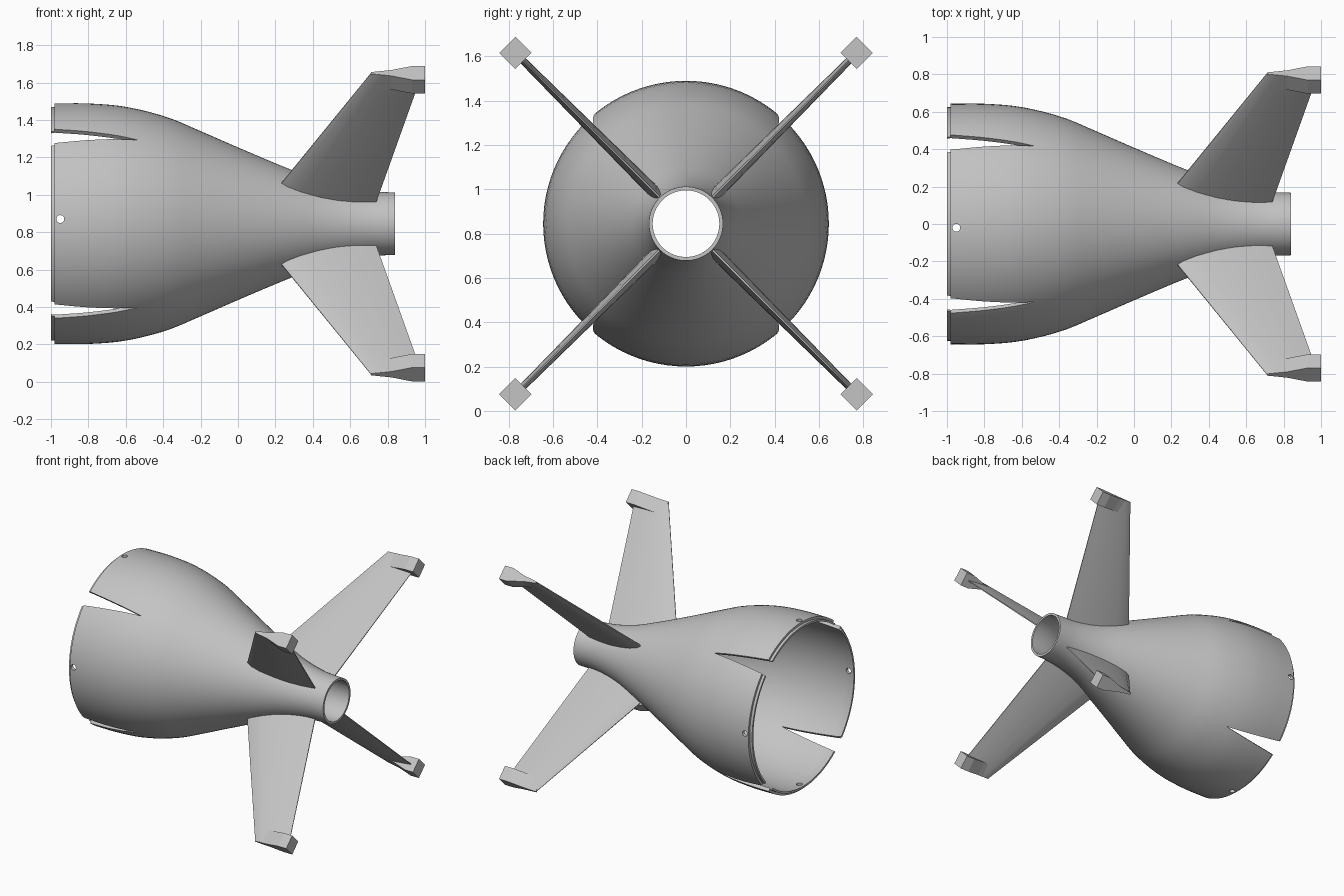
import bpy, bmesh
from math import radians, pi
from mathutils import Matrix, Vector

if "Cube" in bpy.data.objects:
    bpy.data.objects.remove(bpy.data.objects["Cube"], do_unlink=True)

AXIS = Matrix.Translation((0, 0, 0.845))   # body axis runs along x

grey = bpy.data.materials.new("plain_grey")
grey.use_nodes = True
grey.diffuse_color = (0.55, 0.55, 0.55, 1)
grey.node_tree.nodes["Principled BSDF"].inputs["Base Color"].default_value = (0.55, 0.55, 0.55, 1)


def make(name, bm):
    bmesh.ops.recalc_face_normals(bm, faces=bm.faces[:])
    mesh = bpy.data.meshes.new(name)
    bm.to_mesh(mesh)
    bm.free()
    mesh.materials.append(grey)
    ob = bpy.data.objects.new(name, mesh)
    bpy.context.collection.objects.link(ob)
    return ob


def smooth(ob):
    bpy.ops.object.select_all(action='DESELECT')
    ob.select_set(True)
    bpy.context.view_layer.objects.active = ob
    bpy.ops.object.shade_smooth_by_angle(angle=radians(30))


def loft(bm, loops, matrix):
    """Skin a closed solid through loops of equal length."""
    rings = [[bm.verts.new(matrix @ Vector(p)) for p in loop] for loop in loops]
    n = len(rings[0])
    for a, b in zip(rings, rings[1:]):
        for i in range(n):
            j = (i + 1) % n
            bm.faces.new((a[i], a[j], b[j], b[i]))
    bm.faces.new(rings[0])
    bm.faces.new(rings[-1])


# Outer body profile: x and radius
OUTER = [(-0.98, 0.643), (-0.8, 0.643), (-0.6, 0.625), (-0.38, 0.57), (-0.2, 0.495),
         (0, 0.408), (0.2, 0.323), (0.32, 0.275), (0.45, 0.226), (0.58, 0.192),
         (0.7, 0.173), (0.84, 0.167)]


def radius(x):
    """Smooth cubic through the profile points."""
    slope = []
    for i in range(len(OUTER)):
        a, b = OUTER[max(i - 1, 0)], OUTER[min(i + 1, len(OUTER) - 1)]
        slope.append((b[1] - a[1]) / (b[0] - a[0]))
    for i, (a, b) in enumerate(zip(OUTER, OUTER[1:])):
        if x <= b[0] or b == OUTER[-1]:
            h = b[0] - a[0]
            t = (x - a[0]) / h
            return ((1 + 2 * t) * (1 - t) ** 2 * a[1] + t * (1 - t) ** 2 * h * slope[i]
                    + t * t * (3 - 2 * t) * b[1] + t * t * (t - 1) * h * slope[i + 1])


# Hollow body shell with a stepped lip at the wide end
STEPS = 32
xs = [-0.98 + 1.82 * i / STEPS for i in range(STEPS + 1)]
profile = [(-1, 0.61), (-1, 0.625), (-0.98, 0.625)]
profile += [(x, radius(x)) for x in xs]
profile += [(x, radius(x) - 0.026 + 0.005 * (x + 1)) for x in reversed(xs)]
bm = bmesh.new()
ring = [bm.verts.new((x, 0, r)) for x, r in profile]
edges = [bm.edges.new((ring[i], ring[(i + 1) % len(ring)])) for i in range(len(ring))]
bmesh.ops.spin(bm, geom=ring + edges, cent=(0, 0, 0), axis=(1, 0, 0), angle=2 * pi, steps=96)
bmesh.ops.remove_doubles(bm, verts=bm.verts[:], dist=0.0001)
bm.transform(AXIS)
body = make("body_shell", bm)

# Cutter: four tapered slots and four screw holes
bm = bmesh.new()
for a in (43, -43, 137, -137):
    wedge = [(-1.1, -0.069), (-1.1, 0.069), (-0.53, 0)]
    loft(bm, [[(x, y, r) for x, y in wedge] for r in (0.4, 0.8)],
         AXIS @ Matrix.Rotation(radians(a), 4, 'X'))
for offset, a in (((0, -0.02, 0), 0), ((0, -0.02, 0), 180), ((0, 0, 0.025), 90), ((0, 0, 0.025), -90)):
    place = (AXIS @ Matrix.Translation(offset) @ Matrix.Rotation(radians(a), 4, 'X')
             @ Matrix.Translation((-0.95, 0, 0.64)))
    bmesh.ops.create_cone(bm, cap_ends=True, segments=20, radius1=0.021, radius2=0.021,
                          depth=0.2, matrix=place)
cutter = make("slot_cutter", bm)
cutter.hide_render = True

cut = body.modifiers.new("slots", 'BOOLEAN')
cut.operation = 'DIFFERENCE'
cut.solver = 'EXACT'
cut.object = cutter
bpy.context.view_layer.update()
result = bpy.data.meshes.new_from_object(body.evaluated_get(bpy.context.evaluated_depsgraph_get()))
body.modifiers.clear()
body.data = result
bpy.data.objects.remove(cutter, do_unlink=True)
smooth(body)

# Fin section: fraction of chord and fraction of half thickness
SECTION = [(0, 0.12), (0.06, 0.6), (0.2, 0.95), (0.4, 1), (0.6, 0.9), (0.8, 0.6), (1, 0.15)]


def fin_loop(lead, trail, half, height):
    side = [(lead + (trail - lead) * c, half * t) for c, t in SECTION]
    outline = side + [(x, -y) for x, y in reversed(side)]
    return [(x, y, height(x)) for x, y in outline]


# Tip pod: x and half width
POD = [(0.71, 0.006), (0.82, 0.022), (0.93, 0.052), (1, 0.052)]

for name, a in (("upper_back", -45), ("upper_front", 45), ("lower_front", 135), ("lower_back", -135)):
    turn = AXIS @ Matrix.Rotation(radians(a), 4, 'X')
    bm = bmesh.new()
    loft(bm, [fin_loop(0.23, 0.738, 0.028, lambda x: radius(x) - 0.008),
              fin_loop(0.71, 0.985, 0.015, lambda x: 1.137)], turn)
    smooth(make(name + "_fin", bm))
    bm = bmesh.new()
    loft(bm, [[(x, -w, 1.037), (x, w, 1.037), (x, w, 1.14), (x, -w, 1.14)] for x, w in POD], turn)
    make(name + "_fin_tip", bm)
